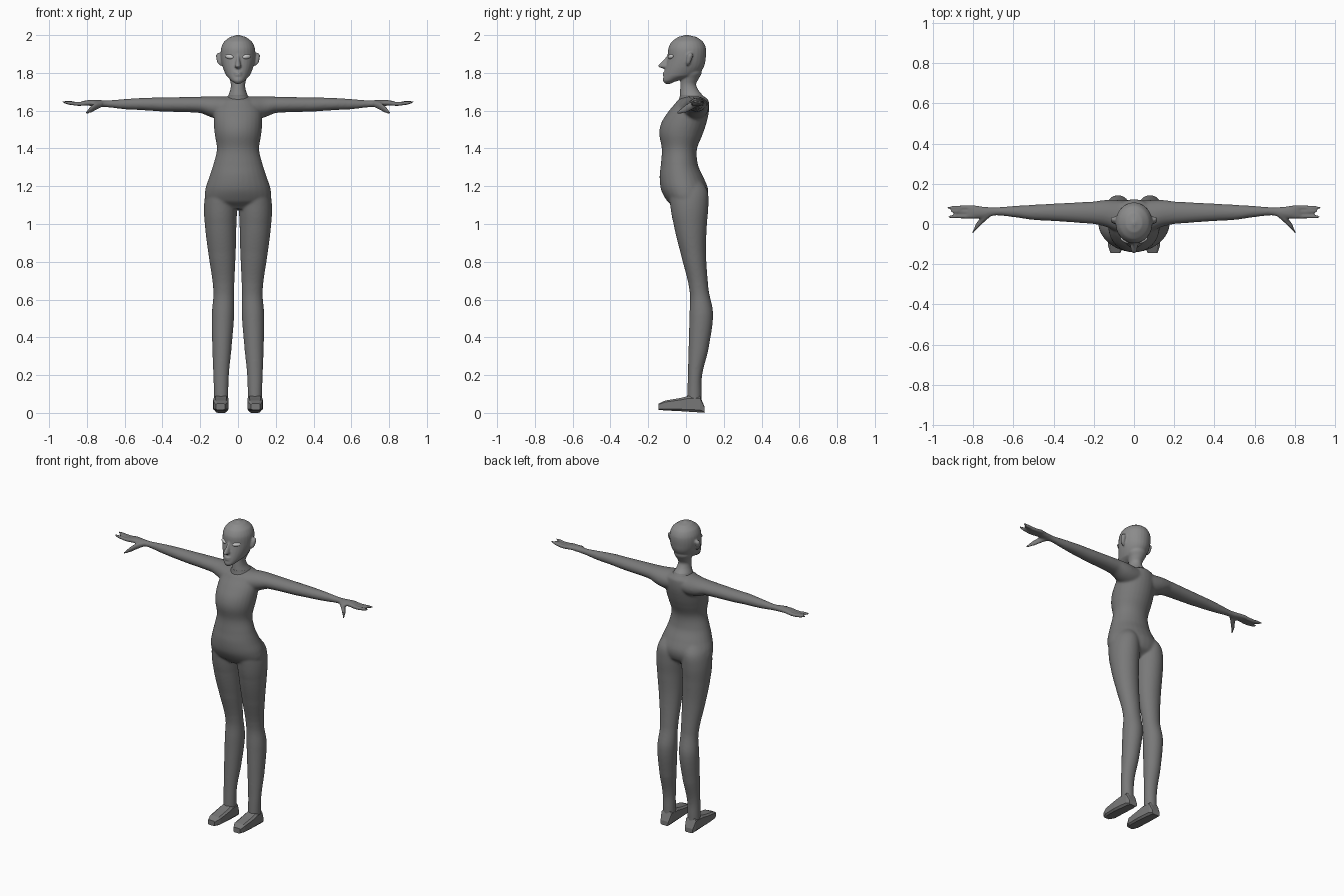
import bpy, bmesh
from math import sin, cos, pi, radians


def spline(a, b, c, d, t):
    return 0.5 * (2*b + (c-a)*t + (2*a-5*b+4*c-d)*t*t + (3*b-a-3*c+d)*t**3)


def loft(bm, axis, rings, side=1, seg=28, steps=5, power=2.0):
    """Closed tube; each ring is (position, u0, u1, v0, v1) across the axis."""
    rows = []
    for i in range(len(rings) - 1):
        q = [rings[max(i-1, 0)], rings[i], rings[i+1], rings[min(i+2, len(rings)-1)]]
        for s in range(steps):
            row = [spline(*[r[k] for r in q], s / steps) for k in range(5)]
            row[0] = q[1][0] + (q[2][0] - q[1][0]) * s / steps
            rows.append(row)
    rows.append(rings[-1])
    loops = []
    for p, u0, u1, v0, v1 in rows:
        ring = []
        for j in range(seg):
            a = 2 * pi * (j + 0.5) / seg
            c, s = [abs(w) ** (2/power) * (1 if w > 0 else -1) for w in (cos(a), sin(a))]
            u, v = (u0+u1)/2 + c*(u1-u0)/2, (v0+v1)/2 + s*(v1-v0)/2
            x, y, z = {'x': (p, u, v), 'y': (u, p, v), 'z': (u, v, p)}[axis]
            ring.append(bm.verts.new((x * side, y, z)))
        loops.append(ring)
    for a, b in zip(loops, loops[1:]):
        for j in range(seg):
            k = (j + 1) % seg
            bm.faces.new((a[j], a[k], b[k], b[j]))
    bm.faces.new(loops[0])
    bm.faces.new(loops[-1])


def limb(bm, points, side):
    """Tapered finger through (x, y, z, radius) points running along x."""
    loft(bm, 'x', [(x, y-r, y+r, z-r*1.1, z+r*1.1) for x, y, z, r in points], side, 12)


def sym(rings):
    return [(z, -w, w, y0, y1) for z, w, y0, y1 in rings]


def material(name, v):
    m = bpy.data.materials.new(name)
    m.diffuse_color = (v, v, v, 1)
    return m


def finish(bm, name, mat, voxel=0, smooth=0):
    bmesh.ops.recalc_face_normals(bm, faces=bm.faces)
    me = bpy.data.meshes.new(name)
    bm.to_mesh(me)
    bm.free()
    me.materials.append(mat)
    ob = bpy.data.objects.new(name, me)
    bpy.context.collection.objects.link(ob)
    if voxel:
        m = ob.modifiers.new("blend", 'REMESH')
        m.mode, m.voxel_size, m.use_smooth_shade = 'VOXEL', voxel, True
        m = ob.modifiers.new("soften", 'SMOOTH')
        m.factor, m.iterations = 0.5, smooth
    return ob


dark, mid, pale = material("dark", .19), material("mid", .26), material("pale", .95)

# Body: torso, legs, arms and hands blended into one skin
bm = bmesh.new()
loft(bm, 'z', sym([
    (1.675, .06, -.02, .10), (1.655, .10, -.045, .12), (1.60, .125, -.09, .122),
    (1.54, .128, -.129, .110), (1.48, .124, -.142, .09), (1.395, .112, -.128, .058),
    (1.31, .132, -.134, .064), (1.25, .152, -.14, .092), (1.18, .174, -.132, .118),
    (1.12, .168, -.10, .105), (1.08, .08, -.055, .06)]))
for side in (1, -1):
    loft(bm, 'z', [
        (1.30, .035, .09, -.06, .0), (1.25, .025, .125, -.08, .062),
        (1.18, .008, .166, -.09, .113), (1.1, .004, .180, -.084, .119),
        (1.0, .008, .176, -.066, .111), (.85, .012, .158, -.03, .106),
        (.65, .02, .131, .018, .12), (.52, .02, .139, .018, .144),
        (.33, .035, .136, .013, .118), (.2, .048, .131, .01, .086),
        (.1, .051, .128, .006, .083), (.05, .051, .128, .006, .083)], side)
    loft(bm, 'x', [
        (0, -.05, .112, 1.56, 1.676), (.08, -.04, .119, 1.55, 1.676),
        (.14, -.014, .12, 1.564, 1.676), (.2, .0, .112, 1.588, 1.674),
        (.4, .014, .102, 1.595, 1.67), (.5, .02, .096, 1.602, 1.668),
        (.6, .034, .09, 1.607, 1.662), (.69, .042, .083, 1.617, 1.655),
        (.74, .03, .086, 1.62, 1.657), (.79, .026, .093, 1.626, 1.657),
        (.82, .028, .092, 1.632, 1.652)], side)
    for y0, y1, tip in ((.083, .081, .931), (.061, .063, .912), (.037, .036, .929)):
        limb(bm, [(.79, y0, 1.640, .012), (.85, y0, 1.636, .011),
                  (tip-.025, y1, 1.642, .0095), (tip, y1, 1.647, .005)], side)
    limb(bm, [(.72, .045, 1.635, .016), (.755, .02, 1.622, .020),
              (.785, -.012, 1.603, .017), (.804, -.043, 1.590, .008)], side)
finish(bm, "body", dark, .006, 14)

# Head with neck, nose, lips and ears
bm = bmesh.new()
loft(bm, 'z', sym([
    (1.742, .012, -.112, -.08), (1.757, .034, -.122, -.045), (1.785, .062, -.118, .055),
    (1.83, .081, -.108, .094), (1.88, .091, -.097, .105), (1.93, .090, -.094, .106),
    (1.965, .074, -.076, .09), (1.99, .042, -.042, .056), (2.001, .006, -.005, .012)]))
loft(bm, 'z', sym([
    (1.65, .062, -.03, .105), (1.685, .050, -.032, .085), (1.71, .041, -.031, .065),
    (1.74, .038, -.03, .054), (1.77, .046, -.03, .068), (1.80, .058, -.03, .083),
    (1.83, .05, -.02, .08)]))
loft(bm, 'z', sym([
    (1.822, .008, -.120, -.09), (1.832, .017, -.146, -.08), (1.845, .015, -.142, -.08),
    (1.87, .010, -.118, -.07), (1.90, .008, -.097, -.06)]), seg=14)
for z in (1.788, 1.800):
    loft(bm, 'x', [(-.028, -.106, -.098, z-.002, z+.002), (-.012, -.122, -.10, z-.006, z+.006),
                   (.012, -.122, -.10, z-.006, z+.006), (.028, -.106, -.098, z-.002, z+.002)], seg=12)
for side in (1, -1):
    loft(bm, 'z', [
        (1.838, .085, .095, .004, .016), (1.852, .085, .109, .0, .024),
        (1.885, .085, .116, .004, .036), (1.898, .085, .115, .010, .036),
        (1.906, .085, .106, .016, .03)], side, seg=14)
finish(bm, "head", mid, .005, 4)

# Collar rim around the neck
bm = bmesh.new()
loft(bm, 'z', sym([(1.655, .068, -.038, .111), (1.672, .058, -.034, .099),
                   (1.684, .051, -.032, .087)]))
finish(bm, "collar", dark).data.shade_smooth()

# Shoes: low faceted wedges
for side, name in ((1, "left_shoe"), (-1, "right_shoe")):
    bm = bmesh.new()
    loft(bm, 'y', [
        (-.145, .068, .118, .016, .05), (-.11, .050, .130, .012, .066),
        (-.03, .048, .133, .008, .080), (.01, .049, .131, .005, .09),
        (.075, .052, .127, .001, .09), (.099, .060, .118, .0, .03)],
        side, seg=8, steps=1, power=5)
    finish(bm, name, dark)

# Eyes: pale almonds set into the face
for side, name in ((1, "left_eye"), (-1, "right_eye")):
    bm = bmesh.new()
    bmesh.ops.create_uvsphere(bm, u_segments=20, v_segments=12, radius=1)
    eye = finish(bm, name, pale)
    eye.scale = (.025, .011, .012)
    eye.location = (side * .046, -.081, 1.886)
    eye.rotation_euler = (0, side * radians(-8), side * radians(30))
    eye.data.shade_smooth()
